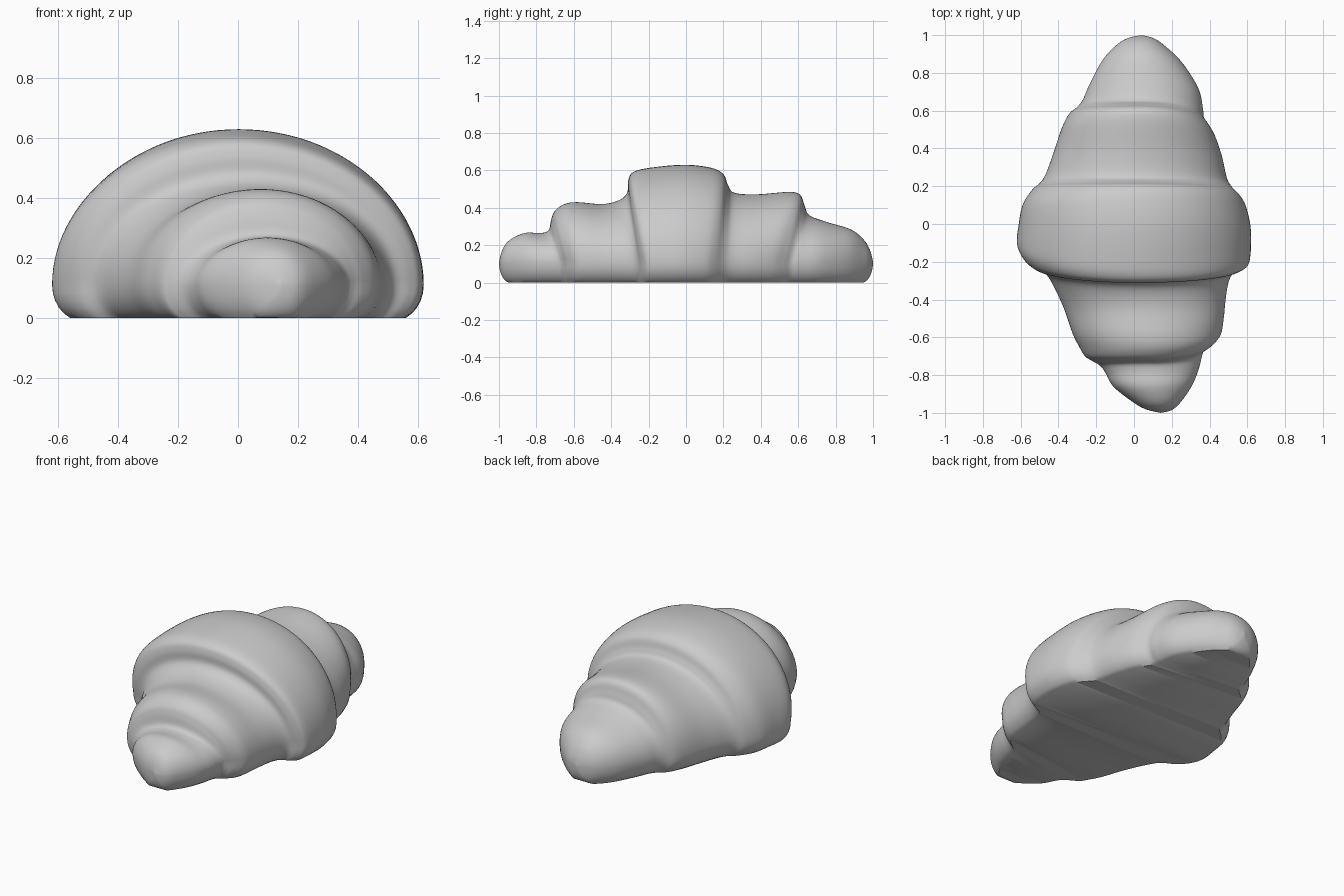
import bpy
import bmesh
from math import sin, cos, pi, radians, sqrt
from mathutils import Vector

cube = bpy.data.objects.get("Cube")
if cube:
    bpy.data.objects.remove(cube, do_unlink=True)

# Matching guide lines along the roll: (y, height) over the crest,
# and (y, x) down each flank. Equal indices lie on the same fold.
CREST = [(-1, .11), (-.98, .18), (-.94, .23), (-.86, .266), (-.78, .265),
         (-.735, .28), (-.72, .34), (-.7, .385), (-.65, .42), (-.58, .43),
         (-.45, .42), (-.36, .44), (-.315, .48), (-.31, .54), (-.29, .585),
         (-.22, .61), (-.02, .63), (.13, .615), (.2, .58), (.225, .52),
         (.26, .48), (.38, .472), (.55, .485), (.61, .47), (.635, .41),
         (.66, .36), (.75, .325), (.88, .285), (.95, .23), (.985, .17), (1, .11)]
RIGHT_FLANK = [(-1, .14), (-.98, .06), (-.94, -.01), (-.86, -.11), (-.79, -.15),
               (-.75, -.18), (-.72, -.23), (-.7, -.26), (-.65, -.29), (-.58, -.325),
               (-.45, -.37), (-.33, -.425), (-.26, -.47), (-.22, -.54), (-.17, -.59),
               (-.1, -.62), (0, -.61), (.1, -.59), (.18, -.54), (.22, -.495),
               (.27, -.465), (.38, -.425), (.5, -.385), (.58, -.345), (.62, -.3),
               (.66, -.27), (.74, -.235), (.87, -.165), (.95, -.09), (.985, -.03), (1, .04)]
LEFT_FLANK = [(-1, .14), (-.985, .2), (-.94, .25), (-.85, .31), (-.76, .345),
              (-.68, .365), (-.655, .385), (-.63, .42), (-.58, .46), (-.5, .475),
              (-.4, .485), (-.31, .5), (-.26, .525), (-.235, .575), (-.2, .61),
              (-.1, .62), (0, .615), (.1, .59), (.15, .56), (.2, .515),
              (.25, .49), (.36, .465), (.46, .43), (.52, .395), (.56, .37),
              (.61, .365), (.72, .34), (.86, .25), (.95, .155), (.985, .1), (1, .04)]

WAIST = .11        # height of the widest line
UNDERCUT = .06     # how far the sides tuck in below the waist
STEPS = 5          # rings between neighbouring guide points
ARC = 56           # points over the upper arch
TUCK = 5           # points down each tucked side


def smooth_line(points):
    """Pass a smooth curve through the guide points."""
    pts = [Vector(p) for p in points]
    line = []
    for i in range(len(pts) - 1):
        a, b = pts[i], pts[i + 1]
        before, after = pts[max(i - 1, 0)], pts[min(i + 2, len(pts) - 1)]
        limit = (b - a).length * 1.5
        tangents = []
        for t in ((b - before) / 2, (after - a) / 2):
            tangents.append(t * min(1, limit / t.length))
        for k in range(STEPS):
            u = k / STEPS
            v = 1 - u
            line.append(a * v * v * (1 + 2 * u) + b * u * u * (3 - 2 * u)
                        + tangents[0] * u * v * v - tangents[1] * u * u * v)
    return line + [pts[-1]]


def floor_height(y):
    """Lift the underside only where the two tips round off."""
    t = min(max((abs(y) - (1 - UNDERCUT)) / UNDERCUT, 0), 1)
    return WAIST * (1 - sqrt(1 - t * t))


def tucked_side(flank, middle):
    """Points from just below the waist down to the floor."""
    y, x = flank
    inset = min(UNDERCUT, abs(x - middle) / 2) * (1 if x > middle else -1)
    end = radians(65)
    for k in range(1, TUCK + 1):
        a = end * k / TUCK
        drop = sin(a) / sin(end)
        shift = (1 - cos(a)) / (1 - cos(end))
        yield (x - inset * shift, y, WAIST - (WAIST - floor_height(y)) * drop)


def section(crest, right, left):
    """One closed cross-section, from left floor over the crest to right floor."""
    middle = (left[1] + right[1]) / 2
    ring = list(tucked_side(left, middle))[::-1]
    for k in range(ARC + 1):
        a = pi * k / ARC
        side = left if k <= ARC / 2 else right
        ring.append((middle + abs(cos(a)) * (side[1] - middle),
                     side[0] + (crest[0] - side[0]) * sin(a),
                     WAIST + (crest[1] - WAIST) * sin(a)))
    return ring + list(tucked_side(right, middle))


# Rolled pastry body, lofted through the sections
bm = bmesh.new()
rings = [[bm.verts.new(p) for p in section(*guides)]
         for guides in zip(*map(smooth_line, (CREST, RIGHT_FLANK, LEFT_FLANK)))]
for near, far in zip(rings, rings[1:]):
    for i in range(len(near)):
        bm.faces.new((near[i - 1], near[i], far[i], far[i - 1]))
bmesh.ops.remove_doubles(bm, verts=bm.verts, dist=.0005)
bmesh.ops.recalc_face_normals(bm, faces=bm.faces)
mesh = bpy.data.meshes.new("pastry_body")
bm.to_mesh(mesh)
bm.free()
body = bpy.data.objects.new("pastry_body", mesh)
bpy.context.collection.objects.link(body)

# Plain grey surface
grey = bpy.data.materials.new("plain_grey")
grey.use_nodes = True
colour = (.6, .6, .6, 1)
grey.diffuse_color = colour
grey.node_tree.nodes["Principled BSDF"].inputs["Base Color"].default_value = colour
mesh.materials.append(grey)

# Smooth folds with a crisp edge around the flat underside
bpy.ops.object.select_all(action="DESELECT")
body.select_set(True)
bpy.context.view_layer.objects.active = body
bpy.ops.object.shade_smooth_by_angle(angle=radians(40))
